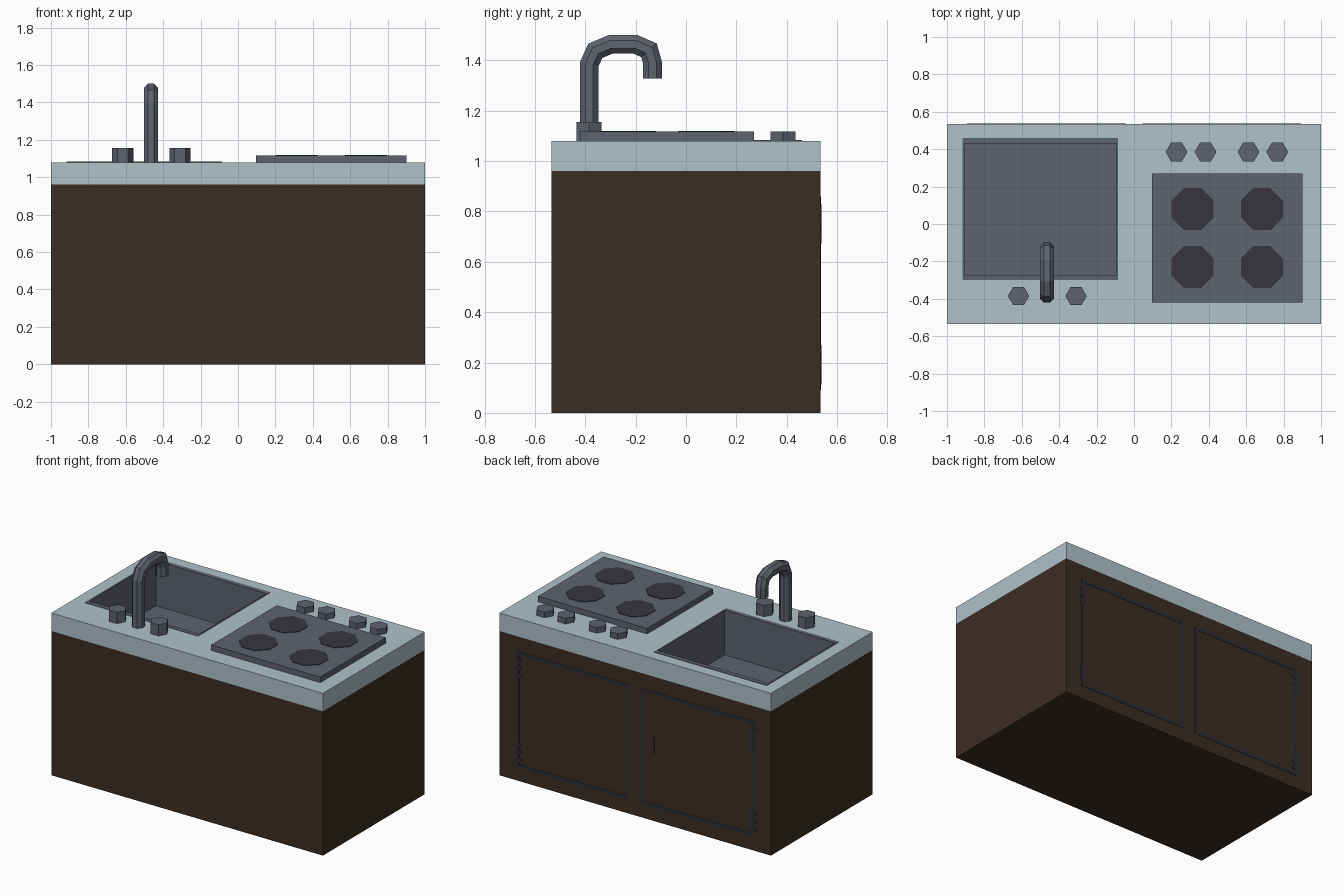
import bpy, bmesh, math
from mathutils import Vector

if "Cube" in bpy.data.objects:
    bpy.data.objects.remove(bpy.data.objects["Cube"])


def mat(name, hexcol):
    lin = []
    for i in (0, 2, 4):
        c = int(hexcol[i:i + 2], 16) / 255
        lin.append(c / 12.92 if c <= 0.04045 else ((c + 0.055) / 1.055) ** 2.4)
    m = bpy.data.materials.new(name)
    m.diffuse_color = (*lin, 1)
    m.use_nodes = True
    m.node_tree.nodes["Principled BSDF"].inputs["Base Color"].default_value = m.diffuse_color
    return m


WOOD = mat("dark_wood", "3B2D23")
COUNTER = mat("pale_blue_counter", "AFC2C9")
STEEL = mat("grey_steel", "5E636E")
BURNER = mat("burner_dark", "37353B")
LINE = mat("door_line", "2C2D33")


def loft(name, material, loops, bottom=True, top=True):
    """Bridge stacked loops of equal length, with optional end caps."""
    bm = bmesh.new()
    rings = [[bm.verts.new(p) for p in lp] for lp in loops]
    n = len(rings[0])
    for a, b in zip(rings, rings[1:]):
        for i in range(n):
            j = (i + 1) % n
            bm.faces.new((a[i], a[j], b[j], b[i]))
    if bottom:
        bm.faces.new(rings[0][::-1])
    if top:
        bm.faces.new(rings[-1])
    me = bpy.data.meshes.new(name)
    bm.to_mesh(me)
    bm.free()
    me.materials.append(material)
    ob = bpy.data.objects.new(name, me)
    bpy.context.collection.objects.link(ob)
    return ob


def rect(x0, x1, y0, y1, z):
    return [(x0, y0, z), (x1, y0, z), (x1, y1, z), (x0, y1, z)]


def ngon(x, y, r, n, z, off=0.0):
    return [(x + r * math.cos(off + math.tau * i / n),
             y + r * math.sin(off + math.tau * i / n), z) for i in range(n)]


def box(name, material, x0, x1, y0, y1, z0, z1):
    return loft(name, material, [rect(x0, x1, y0, y1, z0), rect(x0, x1, y0, y1, z1)])


D = 0.535
H = 1.08

# cabinet and countertop with sink opening
loft("cabinet", WOOD, [rect(-1, 1, -D, D, 0), rect(-1, 1, -D, D, 0.96)], top=False)
hole = (-0.91, -0.09, -0.295, 0.455)
loft("countertop", COUNTER,
     [rect(-1, 1, -D, D, 0.96), rect(-1, 1, -D, D, H), rect(*hole, H), rect(*hole, 0.97)],
     bottom=False, top=False)

# sink with thin rim
outer = (-0.917, -0.085, -0.30, 0.46)
inner = (-0.906, -0.094, -0.272, 0.43)
loft("sink", STEEL,
     [rect(*outer, H), rect(*outer, H + 0.003), rect(*inner, H + 0.003), rect(*inner, 0.785)],
     bottom=False)

# stove plate and burners
box("stove_plate", STEEL, 0.097, 0.9, -0.42, 0.27, H, 1.117)
for x in (0.313, 0.684):
    for y in (-0.23, 0.08):
        loft("burner", BURNER, [ngon(x, y, 0.121, 8, z, math.pi / 8) for z in (1.117, 1.12)],
             bottom=False)

# stove knobs and tap handles
for x in (0.227, 0.382, 0.612, 0.766):
    loft("stove_knob", STEEL, [ngon(x, 0.385, 0.058, 6, z) for z in (H, 1.117)])
for x in (-0.617, -0.31):
    loft("tap_handle", STEEL, [ngon(x, -0.385, 0.057, 6, z) for z in (H, 1.155)])

# faucet: octagonal tube swept along a hook path in the y-z plane
path = [Vector((-0.465, y, z)) for y, z in (
    (-0.384, H), (-0.384, 1.385), (-0.36, 1.438), (-0.30, 1.463),
    (-0.20, 1.463), (-0.147, 1.44), (-0.133, 1.39), (-0.133, 1.327))]
X = Vector((1, 0, 0))
rings = []
for i, p in enumerate(path):
    t0 = (p - path[i - 1]).normalized() if i else None
    t1 = (path[i + 1] - p).normalized() if i < len(path) - 1 else t0
    t0 = t0 or t1
    t = (t0 + t1).normalized()
    nrm = t.cross(X) / t.dot(t1)
    rings.append([p + 0.04 * (X * math.cos(a) + nrm * math.sin(a))
                  for a in (math.pi / 8 + math.tau * k / 8 for k in range(8))])
loft("faucet", STEEL, rings)

# door outlines, handles and hinges as thin plates on the +y side
Y0, Y1 = D - 0.002, D + 0.002
Z0, Z1, W = 0.09, 0.86, 0.022
for s in (-1, 1):
    def plate(name, a, b, z0, z1):
        box(name, LINE, min(s * a, s * b), max(s * a, s * b), Y0, Y1, z0, z1)
    plate("door_inner_edge", 0.045, 0.045 + W, Z0, Z1)
    plate("door_outer_edge", 0.875 - W, 0.875, Z0, Z1)
    plate("door_bottom_edge", 0.045 + W, 0.875 - W, Z0, Z0 + W)
    plate("door_top_edge", 0.045 + W, 0.875 - W, Z1 - W, Z1)
    plate("door_handle", 0.132, 0.141, 0.45, 0.56)
    for zc in (0.14, 0.19, 0.24, 0.70, 0.75, 0.80):
        c = s * 0.864
        diamond = [(c, zc - 0.028), (c - 0.03, zc), (c, zc + 0.028), (c + 0.03, zc)]
        loft("hinge", LINE, [[(x, y, z) for x, z in diamond] for y in (Y0, Y1 + 0.0005)][::1])

# make every closed thin plate face outward
for ob in bpy.data.objects:
    if ob.name.startswith("hinge"):
        bm = bmesh.new()
        bm.from_mesh(ob.data)
        bmesh.ops.recalc_face_normals(bm, faces=bm.faces)
        bm.to_mesh(ob.data)
        bm.free()
